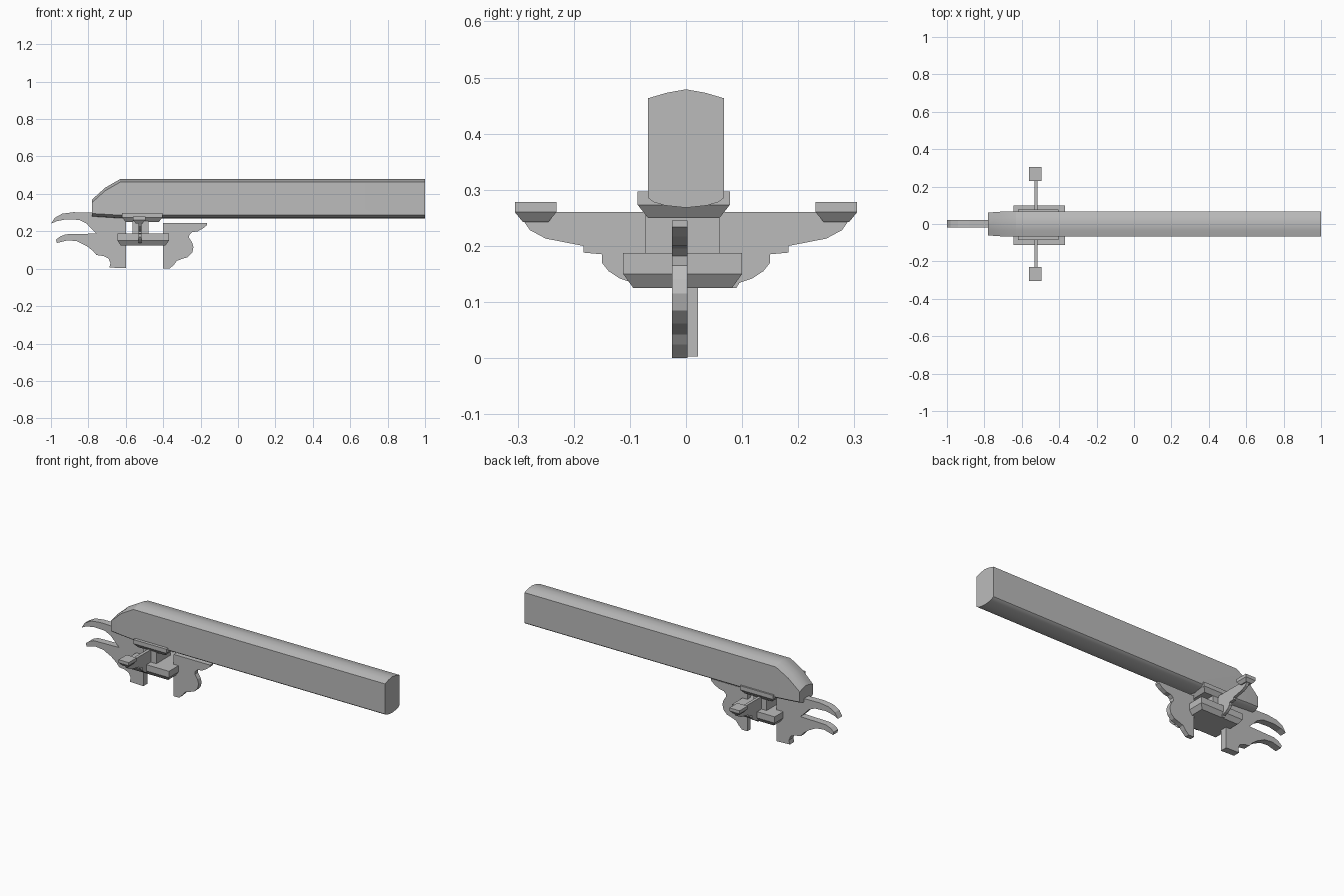
import bpy, bmesh
from mathutils import Vector

if "Cube" in bpy.data.objects:
    bpy.data.objects.remove(bpy.data.objects["Cube"], do_unlink=True)

GREY = (0.5, 0.5, 0.5, 1)
grey = bpy.data.materials.new("grey")
grey.use_nodes = True
grey.diffuse_color = GREY
grey.node_tree.nodes["Principled BSDF"].inputs["Base Color"].default_value = GREY


def loft(name, rings, smooth=False):
    """Skin a list of equal-length closed rings and cap both ends."""
    bm = bmesh.new()
    loops = [[bm.verts.new(p) for p in ring] for ring in rings]
    n = len(loops[0])
    for a, b in zip(loops, loops[1:]):
        for i in range(n):
            j = (i + 1) % n
            bm.faces.new((a[i], a[j], b[j], b[i]))
    bm.faces.new(loops[0])
    bm.faces.new(loops[-1])
    bmesh.ops.recalc_face_normals(bm, faces=bm.faces)
    mesh = bpy.data.meshes.new(name)
    bm.to_mesh(mesh)
    bm.free()
    mesh.materials.append(grey)
    obj = bpy.data.objects.new(name, mesh)
    bpy.context.collection.objects.link(obj)
    if smooth:
        bpy.ops.object.select_all(action="DESELECT")
        obj.select_set(True)
        bpy.context.view_layer.objects.active = obj
        bpy.ops.object.shade_smooth_by_angle(angle=0.45)
    return obj


def block(name, center, half, levels, inset):
    """Box whose lower part tapers inward; levels = bottom, shoulder, top."""
    rings = []
    for z, cut in zip(levels, (inset, 0, 0)):
        hx, hy = half[0] - cut, half[1] - cut
        rings.append([(center[0] + sx * hx, center[1] + sy * hy, z)
                      for sx, sy in ((-1, -1), (1, -1), (1, 1), (-1, 1))])
    return loft(name, rings)


def plate_xz(name, outline, y0, y1):
    return loft(name, [[(x, y, z) for x, z in outline] for y in (y0, y1)])


# Long beam with crowned top, rounded belly and sloping nose
def beam_ring(x, width, bottom, crest):
    half = [(0, bottom), (0.55, bottom + 0.004), (0.85, bottom + 0.010),
            (1, bottom + 0.018), (1, crest - 0.016), (0.5, crest - 0.006), (0, crest)]
    pts = half + [(-y, z) for y, z in half[-2:0:-1]]
    return [(x, y * width, z) for y, z in pts]


loft("beam", [beam_ring(-0.78, 0.061, 0.277, 0.37),
              beam_ring(-0.71, 0.066, 0.273, 0.433),
              beam_ring(-0.63, 0.068, 0.268, 0.479),
              beam_ring(1.0, 0.068, 0.268, 0.479)], smooth=True)

# Saddle under the beam, column and lower block
block("saddle", (-0.512, -0.004), (0.107, 0.082), (0.25, 0.273, 0.297), 0.018)
block("column", (-0.522, -0.006), (0.043, 0.066), (0.16, 0.2, 0.262), 0)
block("lower_block", (-0.507, -0.006), (0.138, 0.106), (0.125, 0.15, 0.187), 0.018)

# Thin cross arm with stepped, curved underside
arm = [(0.29, 0.26), (0.29, 0.245), (0.278, 0.228), (0.25, 0.213), (0.183, 0.2),
       (0.183, 0.188), (0.15, 0.185), (0.15, 0.17), (0.138, 0.155),
       (0.118, 0.142), (0.095, 0.134), (0.09, 0.125)]
outline = arm + [(-y, z) for y, z in reversed(arm)]
loft("cross_arm", [[(x, y, z) for y, z in outline] for x in (-0.532, -0.515)])

# Pads on the arm ends
for side, s in (("left", 1), ("right", -1)):
    block(side + "_pad", (-0.528, s * 0.268), (0.033, 0.037), (0.243, 0.26, 0.278), 0.014)

# Hooked bracket near the nose
hooks = [(-0.6, 0.285), (-0.78, 0.3), (-0.88, 0.302), (-0.94, 0.294), (-0.98, 0.272),
         (-1.0, 0.24), (-0.97, 0.254), (-0.92, 0.264), (-0.85, 0.261),
         (-0.81, 0.242), (-0.78, 0.21), (-0.757, 0.188), (-0.92, 0.184),
         (-0.95, 0.173), (-0.973, 0.155), (-0.968, 0.137), (-0.91, 0.152),
         (-0.86, 0.147), (-0.81, 0.122), (-0.775, 0.095), (-0.757, 0.073),
         (-0.72, 0.068), (-0.693, 0.055), (-0.682, 0.03), (-0.688, 0.006), (-0.6, 0.003)]
plate_xz("hook_bracket", hooks, -0.02, 0.021)

# Scrolled bracket behind the block
scroll = [(-0.4, 0.245), (-0.165, 0.245), (-0.165, 0.234), (-0.185, 0.217), (-0.215, 0.2),
          (-0.245, 0.195), (-0.26, 0.182), (-0.262, 0.165), (-0.245, 0.14),
          (-0.238, 0.115), (-0.245, 0.085), (-0.268, 0.062), (-0.3, 0.052),
          (-0.327, 0.042), (-0.34, 0.024), (-0.36, 0.005), (-0.365, 0), (-0.4, 0)]
plate_xz("scroll_bracket", scroll, -0.025, 0.003)
